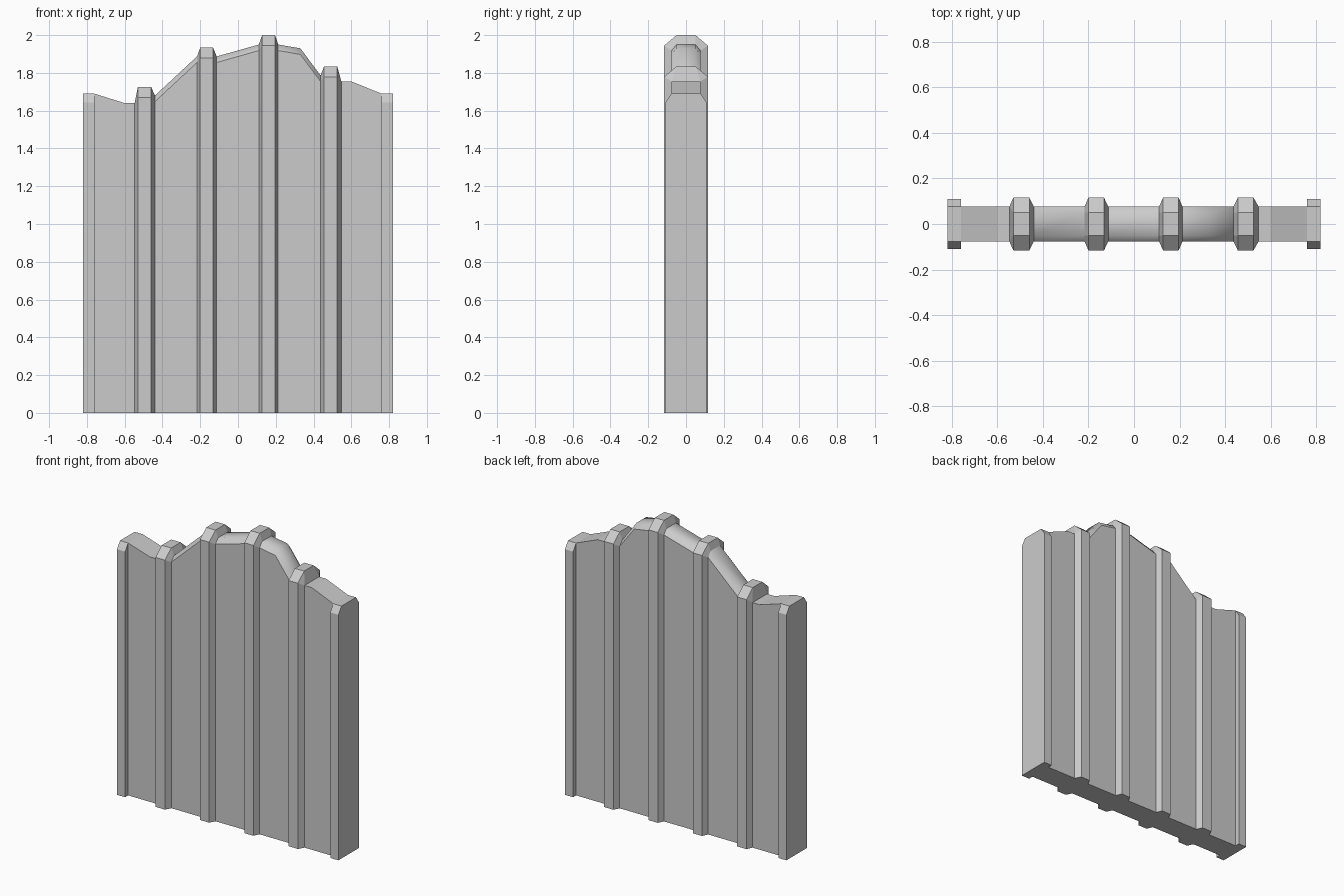
import bpy, bmesh

if "Cube" in bpy.data.objects:
    bpy.data.objects.remove(bpy.data.objects["Cube"])


def section(x, half, shoulder, crest_half, crest):
    """Six-point closed cross-section in the YZ plane."""
    return [(x, -half, 0), (x, -half, shoulder), (x, -crest_half, crest),
            (x, crest_half, crest), (x, half, shoulder), (x, half, 0)]


def bay(x, z):       # rounded-top wall section
    return section(x, 0.077, z - 0.032, 0.05, z)


def flat(x, z):      # square-top wall section
    return section(x, 0.077, z, 0.077, z)


def rib(x, z):       # thick chamfered rib section
    return section(x, 0.116, z - 0.056, 0.05, z)


def post(x, z):      # end post section
    return section(x, 0.109, z - 0.046, 0.077, z)


def loft(name, sections, smooth_top=False, cap_start=False, cap_end=False):
    bm = bmesh.new()
    rings = [[bm.verts.new(p) for p in s] for s in sections]
    for a, b in zip(rings, rings[1:]):
        for j in range(6):
            k = (j + 1) % 6
            f = bm.faces.new((a[j], a[k], b[k], b[j]))
            f.smooth = smooth_top and j in (1, 2, 3)
    if cap_start:
        bm.faces.new(rings[0])
    if cap_end:
        bm.faces.new(rings[-1])
    bmesh.ops.remove_doubles(bm, verts=bm.verts, dist=1e-5)
    bmesh.ops.dissolve_degenerate(bm, edges=bm.edges, dist=1e-5)
    bmesh.ops.recalc_face_normals(bm, faces=bm.faces)
    mesh = bpy.data.meshes.new(name)
    bm.to_mesh(mesh)
    bm.free()
    obj = bpy.data.objects.new(name, mesh)
    bpy.context.collection.objects.link(obj)
    return obj


# End posts, each stepping in to the thinner wall
loft("left_post", [post(-0.82, 1.69), post(-0.76, 1.69), flat(-0.76, 1.69)], cap_start=True)
loft("right_post", [flat(0.76, 1.69), post(0.76, 1.69), post(0.82, 1.69)], cap_end=True)

# Square-topped outer walls
loft("left_wall", [flat(-0.76, 1.69), flat(-0.60, 1.64), flat(-0.547, 1.64)])
loft("right_wall", [flat(0.547, 1.755), flat(0.60, 1.755), flat(0.76, 1.69)])

# Round-topped inner walls
inner = [[(-0.44, 1.68), (-0.217, 1.887)],
         [(-0.113, 1.887), (0.11, 1.95)],
         [(0.213, 1.95), (0.33, 1.93), (0.437, 1.787)]]
for i, pts in enumerate(inner):
    loft(f"inner_wall_{i + 1}", [bay(x, z) for x, z in pts], smooth_top=True)

# Ribs with sloped flanks that meet the walls on both sides
ribs = [(flat(-0.547, 1.64), -0.53, -0.46, 1.726, bay(-0.44, 1.68)),
        (bay(-0.217, 1.887), -0.20, -0.132, 1.934, bay(-0.113, 1.887)),
        (bay(0.11, 1.95), 0.128, 0.196, 2.0, bay(0.213, 1.95)),
        (bay(0.437, 1.787), 0.456, 0.525, 1.835, flat(0.547, 1.755))]
for i, (start, x0, x1, z, end) in enumerate(ribs):
    loft(f"rib_{i + 1}", [start, rib(x0, z), rib(x1, z), end])
